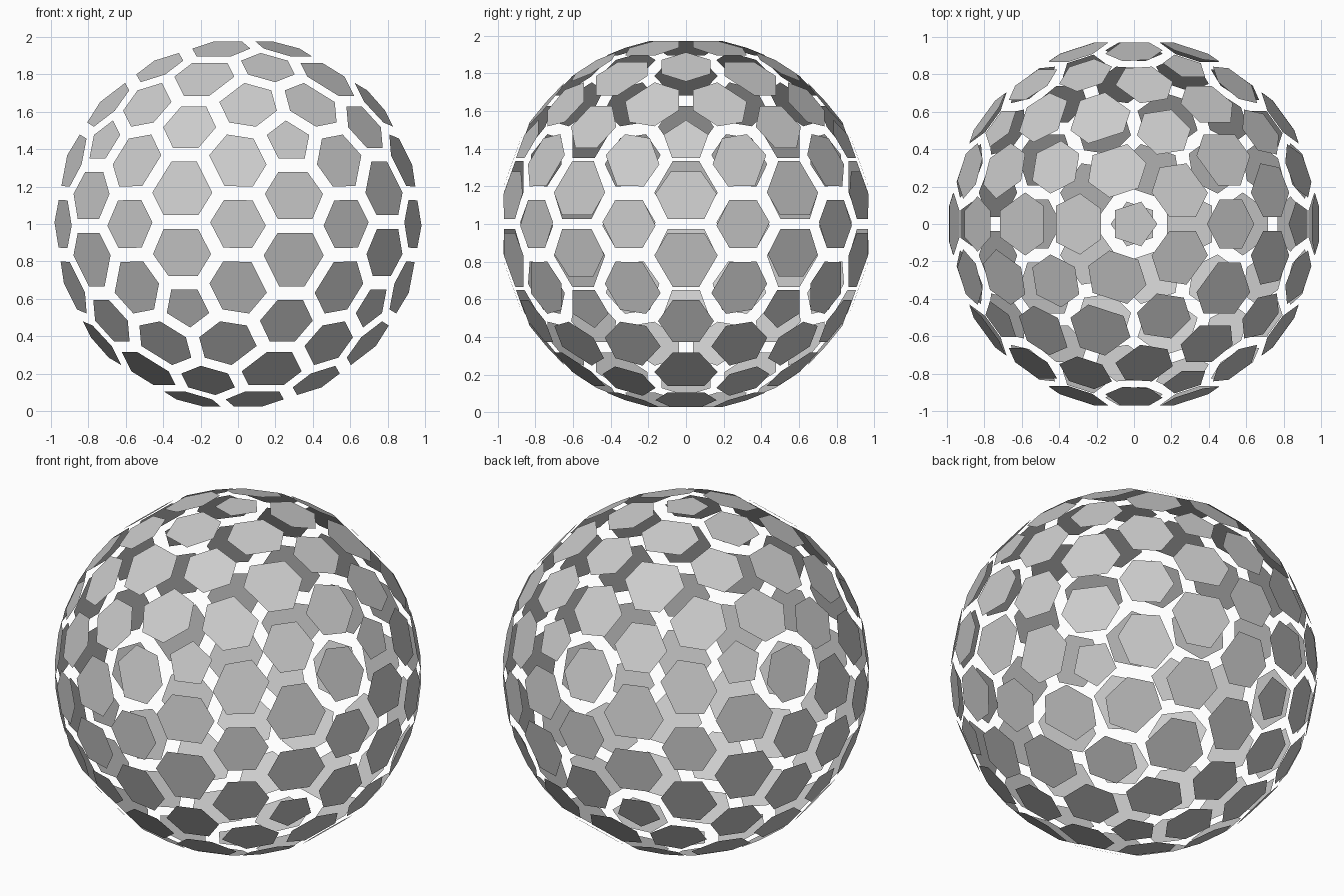
import bpy, bmesh, math
from mathutils import Vector

if "Cube" in bpy.data.objects:
    bpy.data.objects.remove(bpy.data.objects["Cube"])

ALPHA = math.radians(9.9)    # pentagon corner angle from its centre
BETA = math.radians(11.1)    # edge hexagon corner angle from its centre
PSI = math.radians(61.5)     # direction of the side corners of edge hexagons
INSET = 0.038                # half of the gap between panels


def toward(a, b, angle):
    """Unit vector at the given angle from a, in the direction of b."""
    t = (b - a * a.dot(b)).normalized()
    return a * math.cos(angle) + t * math.sin(angle)


# Base icosahedron gives the symmetry
base = bmesh.new()
bmesh.ops.create_icosphere(base, subdivisions=1, radius=1.0)
pents = [v.co.normalized() for v in base.verts]
centres = [(p, 5) for p in pents]
corners = []
for f in base.faces:
    c = f.calc_center_median().normalized()
    centres.append((c, 6))
    for v in f.verts:
        centres.append((toward(v.co.normalized(), c, math.radians(18)), 6))
for e in base.edges:
    a, b = (v.co.normalized() for v in e.verts)
    m = (a + b).normalized()
    centres.append((m, 6))
    side = a.cross(b).normalized()
    for p in (a, b):
        corners.append(toward(p, m, ALPHA))
        corners.append(toward(m, p, BETA))
        along = (p - m * m.dot(p)).normalized()
        for s in (1, -1):
            d = along * math.cos(PSI) + side * (s * math.sin(PSI))
            corners.append(m * math.cos(BETA) + d * math.sin(BETA))
base.free()

# One flat panel per centre, from its nearest corners
bm = bmesh.new()
for n, count in centres:
    near = sorted(corners, key=lambda q: (q - n).length)[:count]
    dist = sum(q.dot(n) for q in near) / count
    x = n.orthogonal().normalized()
    y = n.cross(x)
    near.sort(key=lambda q: math.atan2(q.dot(y), q.dot(x)))
    bm.faces.new([bm.verts.new(q + n * (dist - q.dot(n))) for q in near])

# Shrink the panels to leave open gaps
bm.normal_update()
rim = bmesh.ops.inset_individual(bm, faces=bm.faces[:], thickness=INSET,
                                 use_even_offset=True)["faces"]
bmesh.ops.delete(bm, geom=rim, context='FACES')
bmesh.ops.translate(bm, verts=bm.verts, vec=Vector((0, 0, 1)))

me = bpy.data.meshes.new("sphere_panels")
bm.to_mesh(me)
bm.free()
bpy.context.collection.objects.link(bpy.data.objects.new("sphere_panels", me))
